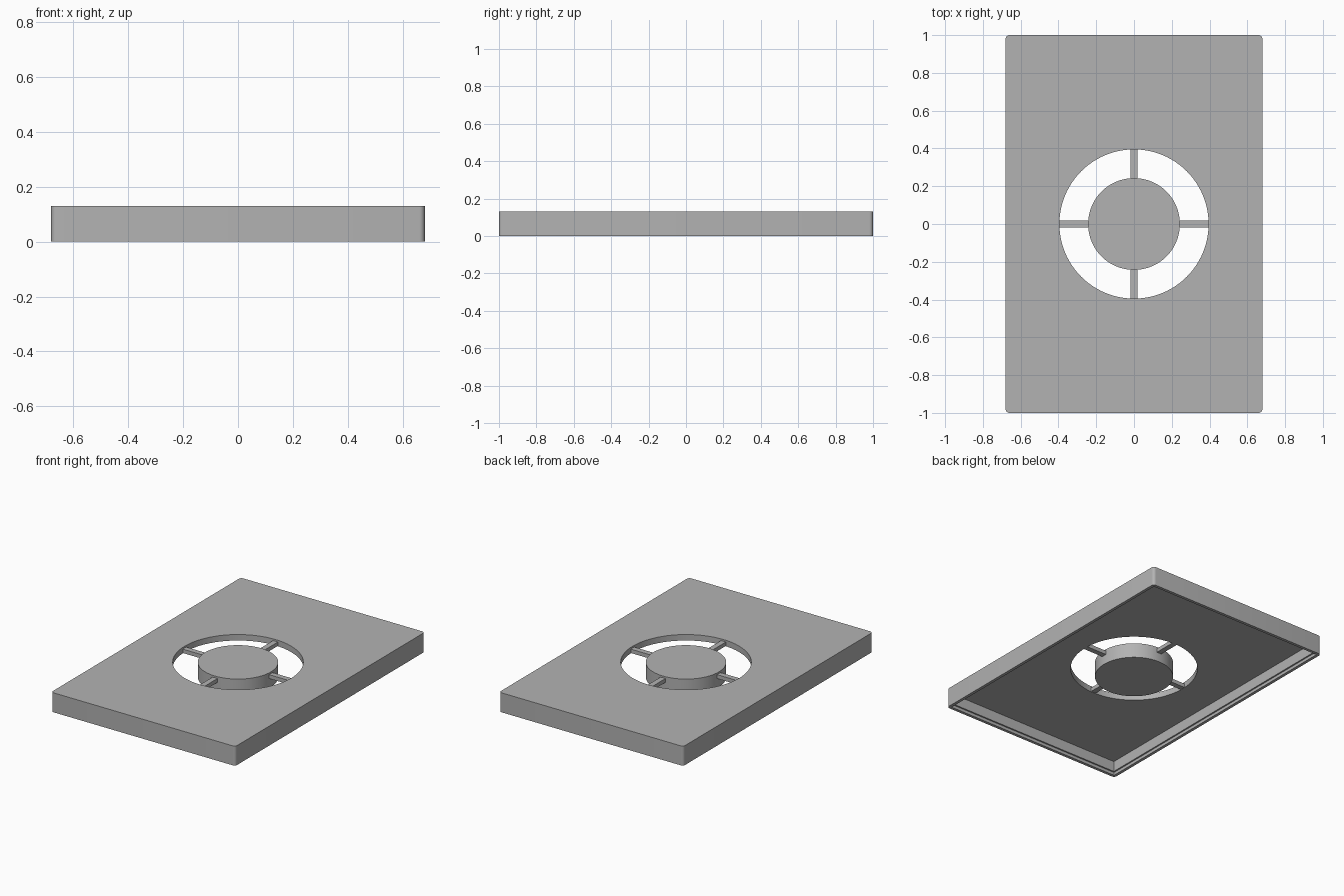
import bpy
import bmesh
from mathutils import Matrix

if "Cube" in bpy.data.objects:
    bpy.data.objects.remove(bpy.data.objects["Cube"], do_unlink=True)

WIDTH, LENGTH, TOP = 1.36, 2.0, 0.13
UNDERSIDE = 0.09
HOLE_R, HUB_R = 0.395, 0.243

grey = bpy.data.materials.new("plain_grey")
grey.use_nodes = True
grey.diffuse_color = (0.45, 0.45, 0.45, 1)
grey.node_tree.nodes["Principled BSDF"].inputs["Base Color"].default_value = grey.diffuse_color


def finish(name, bm):
    mesh = bpy.data.meshes.new(name)
    bm.to_mesh(mesh)
    bm.free()
    mesh.materials.append(grey)
    obj = bpy.data.objects.new(name, mesh)
    bpy.context.collection.objects.link(obj)
    return obj


def block(name, size_x, size_y, z0, z1, center=(0, 0), radius=0):
    """Box between two heights, with optional rounded upright edges."""
    bm = bmesh.new()
    place = Matrix.Translation((*center, (z0 + z1) / 2))
    bmesh.ops.create_cube(bm, size=1, matrix=place @ Matrix.Diagonal((size_x, size_y, z1 - z0, 1)))
    if radius:
        upright = [e for e in bm.edges if abs(e.verts[0].co.z - e.verts[1].co.z) > 0.001]
        bmesh.ops.bevel(bm, geom=upright, offset=radius, segments=6, profile=0.5, affect='EDGES')
    return finish(name, bm)


def disc(name, radius, z0, z1):
    bm = bmesh.new()
    bmesh.ops.create_cone(bm, cap_ends=True, segments=96, radius1=radius, radius2=radius,
                          depth=z1 - z0, matrix=Matrix.Translation((0, 0, (z0 + z1) / 2)))
    return finish(name, bm)


def select_only(obj):
    bpy.ops.object.select_all(action='DESELECT')
    obj.select_set(True)
    bpy.context.view_layer.objects.active = obj


def cut(obj, cutter):
    """Subtract the cutter and remove it."""
    mod = obj.modifiers.new("cut", 'BOOLEAN')
    mod.operation, mod.solver, mod.object = 'DIFFERENCE', 'EXACT', cutter
    select_only(obj)
    bpy.ops.object.modifier_apply(modifier=mod.name)
    bpy.data.objects.remove(cutter, do_unlink=True)


# Shallow tray-like cover, open below, with a stepped rim and a round opening
cover = block("cover", WIDTH, LENGTH, 0, TOP, radius=0.02)
for wall, z0, z1 in ((0.03, -0.05, UNDERSIDE), (0.02, -0.06, 0.02)):
    cut(cover, block("cavity_cutter", WIDTH - 2 * wall, LENGTH - 2 * wall, z0, z1))
cut(cover, disc("opening_cutter", HOLE_R, 0.05, 0.2))

# Central hub, flush with the top and reaching below the plate
hub = disc("hub", HUB_R, 0.03, TOP)

# Four slightly recessed spokes between hub and cover
inner, outer = HUB_R - 0.01, HOLE_R + 0.005
reach, middle, thick = outer - inner, (outer + inner) / 2, 0.036
spokes = []
for side, sign in (("left", 1), ("right", -1)):
    spokes.append(block(side + "_spoke", reach, thick, 0.092, 0.118, (sign * middle, 0)))
for side, sign in (("back", 1), ("front", -1)):
    spokes.append(block(side + "_spoke", thick, reach, 0.092, 0.118, (0, sign * middle)))

for obj in [cover, hub] + spokes:
    select_only(obj)
    bpy.ops.object.shade_smooth_by_angle()
